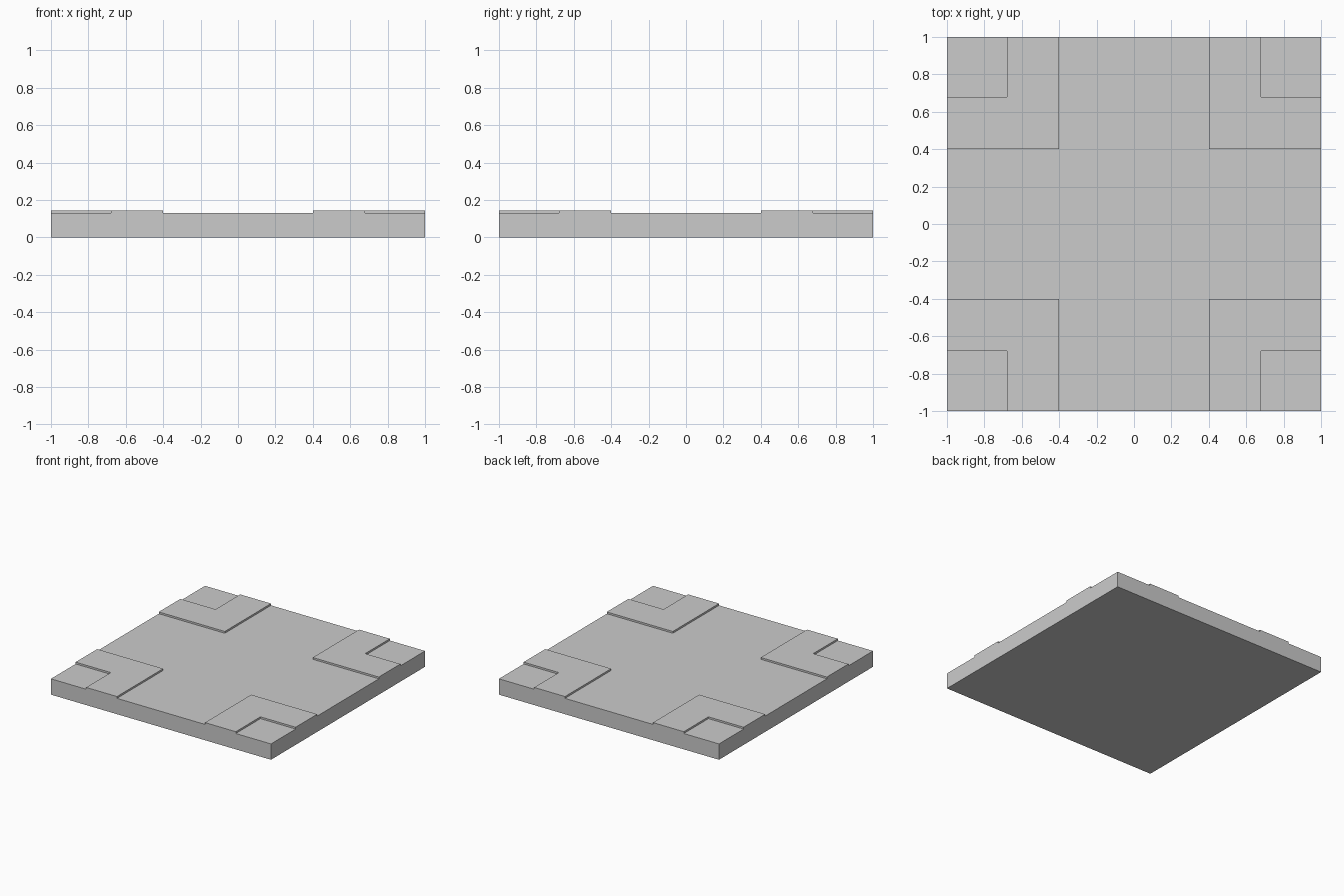
import bpy, bmesh
from mathutils import Matrix, Vector

if "Cube" in bpy.data.objects:
    bpy.data.objects.remove(bpy.data.objects["Cube"])

SLAB_H, PAD_H = 0.13, 0.015
INNER, NOTCH = 0.4, 0.68

bm = bmesh.new()

# Square slab standing on z = 0
bmesh.ops.create_cube(bm, size=1, matrix=Matrix.Translation((0, 0, SLAB_H / 2)) @ Matrix.Diagonal((2, 2, SLAB_H, 1)))

# Score the slab along the pad outlines
for axis in (Vector((1, 0, 0)), Vector((0, 1, 0))):
    for d in (-NOTCH, -INNER, INNER, NOTCH):
        bmesh.ops.bisect_plane(bm, geom=bm.verts[:] + bm.edges[:] + bm.faces[:],
                               plane_co=axis * d, plane_no=axis)


def in_pad(face):
    c = face.calc_center_median()
    near, far = sorted((abs(c.x), abs(c.y)))
    return face.normal.z > 0.9 and near > INNER and near < NOTCH


# Raise the four L-shaped corner pads
bm.normal_update()
pads = [f for f in bm.faces if in_pad(f)]
raised = bmesh.ops.extrude_face_region(bm, geom=pads)["geom"]
bmesh.ops.translate(bm, vec=(0, 0, PAD_H), verts=[g for g in raised if isinstance(g, bmesh.types.BMVert)])
leftover = [f for f in pads if f.is_valid]
if leftover:
    bmesh.ops.delete(bm, geom=leftover, context='FACES')

# Merge the flat faces back together
bmesh.ops.dissolve_limit(bm, angle_limit=0.01, verts=bm.verts[:], edges=bm.edges[:])
bmesh.ops.recalc_face_normals(bm, faces=bm.faces[:])

mesh = bpy.data.meshes.new("floor_tile")
bm.to_mesh(mesh)
bm.free()
bpy.context.collection.objects.link(bpy.data.objects.new("floor_tile", mesh))
